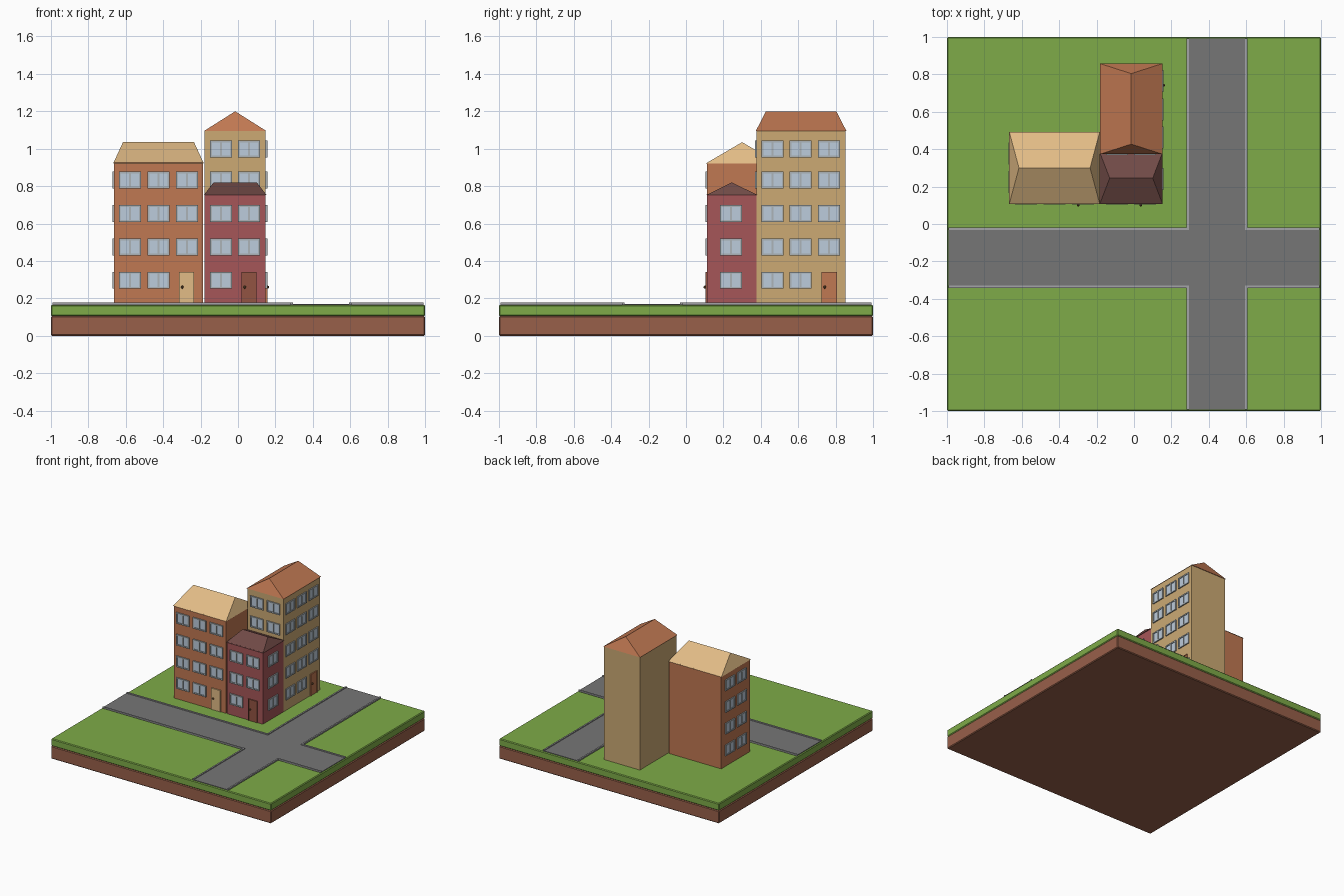
import bpy, bmesh
from math import pi
from mathutils import Matrix, Vector

if "Cube" in bpy.data.objects:
    bpy.data.objects.remove(bpy.data.objects["Cube"])

GROUND = 0.165


def material(name, r, g, b):
    m = bpy.data.materials.new(name)
    m.diffuse_color = [((c / 255 + 0.055) / 1.055) ** 2.4 for c in (r, g, b)] + [1]
    m.use_nodes = True
    m.node_tree.nodes["Principled BSDF"].inputs["Base Color"].default_value = m.diffuse_color
    return m


DIRT = material("dirt", 152, 96, 74)
GRASS = material("grass", 126, 171, 72)
ASPHALT = material("asphalt", 118, 118, 118)
KERB = material("kerb", 165, 165, 168)
ORANGE = material("orange", 192, 120, 82)
TAN = material("tan", 204, 170, 116)
RED = material("red", 166, 86, 88)
CREAM = material("cream", 226, 188, 134)
BROWN = material("brown", 112, 74, 70)
WOOD = material("wood", 146, 84, 66)
FRAME = material("frame", 172, 180, 184)
GLASS = material("glass", 188, 204, 220)
METAL = material("metal", 110, 80, 50)


def finish(bm, name, mat):
    bmesh.ops.recalc_face_normals(bm, faces=bm.faces)
    me = bpy.data.meshes.new(name)
    bm.to_mesh(me)
    bm.free()
    me.materials.append(mat)
    ob = bpy.data.objects.new(name, me)
    bpy.context.collection.objects.link(ob)
    return ob


def boxes(name, mat, spans, frame=Matrix()):
    """One object made of boxes, each given as (x0, x1, y0, y1, z0, z1)."""
    bm = bmesh.new()
    for x0, x1, y0, y1, z0, z1 in spans:
        place = Matrix.Translation(((x0 + x1) / 2, (y0 + y1) / 2, (z0 + z1) / 2))
        size = Matrix.Diagonal((x1 - x0, y1 - y0, z1 - z0, 1))
        bmesh.ops.create_cube(bm, size=1, matrix=frame @ place @ size)
    return finish(bm, name, mat)


def prism(name, mat, points, z0, z1):
    bm = bmesh.new()
    face = bm.faces.new([bm.verts.new((x, y, z0)) for x, y in points])
    ext = bmesh.ops.extrude_face_region(bm, geom=[face])["geom"]
    verts = [v for v in ext if isinstance(v, bmesh.types.BMVert)]
    bmesh.ops.translate(bm, verts=verts, vec=(0, 0, z1 - z0))
    return finish(bm, name, mat)


def hip_roof(name, mat, x0, x1, y0, y1, z0, z1, inset, along_x):
    """Hipped roof: rectangular eave rising to one ridge."""
    cx, cy = (x0 + x1) / 2, (y0 + y1) / 2
    bm = bmesh.new()
    a, b, c, d = [bm.verts.new((x, y, z0)) for x, y in
                  ((x0, y0), (x1, y0), (x1, y1), (x0, y1))]
    if along_x:
        p, q = bm.verts.new((x0 + inset, cy, z1)), bm.verts.new((x1 - inset, cy, z1))
        faces = [(a, b, q, p), (b, c, q), (c, d, p, q), (d, a, p)]
    else:
        p, q = bm.verts.new((cx, y0 + inset, z1)), bm.verts.new((cx, y1 - inset, z1))
        faces = [(a, b, p), (b, c, q, p), (c, d, q), (d, a, p, q)]
    for f in faces + [(d, c, b, a)]:
        bm.faces.new(f)
    return finish(bm, name, mat)


def windows(name, wall, centres):
    """Two-pane windows; wall maps local x to along-wall and -y to outward."""
    w, h, t, out = 0.059, 0.045, 0.010, 0.009
    bars, panes = [], []
    for u, z in centres:
        for s in (-w, -t / 2, w - t):
            bars.append((u + s, u + s + t, -out, 0.002, z - h, z + h))
        for s in (-h, h - t):
            bars.append((u - w, u + w, -out, 0.002, z + s, z + s + t))
        panes.append((u - w + 0.002, u + w - 0.002, -0.004, 0.002, z - h + 0.002, z + h - 0.002))
    boxes(name + "_window_frames", FRAME, bars, wall)
    boxes(name + "_window_glass", GLASS, panes, wall)


def door(name, mat, wall, u):
    """Framed door with a round knob on its left."""
    top, w, t = 0.342, 0.041, 0.006
    boxes(name + "_door", mat, [
        (u - w, u + w, -0.005, 0.002, GROUND, top),
        (u - w, u - w + t, -0.009, 0.002, GROUND, top),
        (u + w - t, u + w, -0.009, 0.002, GROUND, top),
        (u - w, u + w, -0.009, 0.002, top - t, top)], wall)
    bm = bmesh.new()
    bmesh.ops.create_icosphere(bm, subdivisions=1, radius=0.009,
                               matrix=wall @ Matrix.Translation((u - 0.023, -0.010, 0.26)))
    finish(bm, name + "_door_knob", METAL)


def front(y):
    return Matrix.Translation((0, y, 0))


def right(x):
    return Matrix.Translation((x, 0, 0)) @ Matrix.Rotation(pi / 2, 4, 'Z')


def left(x):
    return Matrix.Translation((x, 0, 0)) @ Matrix.Rotation(-pi / 2, 4, 'Z')


# Ground slab
soil = boxes("soil", DIRT, [(-1, 1, -1, 1, 0, 0.105)])
turf = boxes("turf", GRASS, [(-1, 1, -1, 1, 0.105, GROUND)])
for ob in (soil, turf):
    bev = ob.modifiers.new("edge", 'BEVEL')
    bev.width, bev.segments = 0.006, 1

# Crossing roads and the four corner kerbs
X0, X1, Y0, Y1, E, K = 0.282, 0.606, -0.342, -0.020, 0.993, 0.012
prism("road", ASPHALT, [(-E, Y0), (X0, Y0), (X0, -E), (X1, -E), (X1, Y0), (E, Y0),
                        (E, Y1), (X1, Y1), (X1, E), (X0, E), (X0, Y1), (-E, Y1)],
      0.15, 0.170)
for i, (x, sx, y, sy) in enumerate([(X0, -1, Y0, -1), (X0, -1, Y1, 1),
                                    (X1, 1, Y0, -1), (X1, 1, Y1, 1)]):
    xi, yi = x - sx * K, y - sy * K
    prism(f"kerb_{i + 1}", KERB, [(sx * E, y), (x, y), (x, sy * E),
                                  (xi, sy * E), (xi, yi), (sx * E, yi)], 0.15, 0.177)

ROWS = (0.297, 0.475, 0.653, 0.832, 0.998)

# Orange house
boxes("orange_house_walls", ORANGE, [(-0.662, -0.188, 0.112, 0.488, 0.15, 0.925)])
hip_roof("orange_house_roof", CREAM, -0.667, -0.183, 0.107, 0.493, 0.922, 1.035, 0.052, True)
cols = (-0.578, -0.425, -0.273)
windows("orange_house_front", front(0.112),
        [(u, z) for z in ROWS[:4] for u in cols if (u, z) != (cols[2], ROWS[0])])
windows("orange_house_side", left(-0.662), [(-y, z) for z in ROWS[:4] for y in (0.225, 0.377)])
door("orange_house", CREAM, front(0.112), -0.275)

# Red corner house
boxes("red_house_walls", RED, [(-0.178, 0.148, 0.112, 0.378, 0.15, 0.755)])
hip_roof("red_house_roof", BROWN, -0.183, 0.153, 0.107, 0.383, 0.752, 0.820, 0.053, True)
cols = (-0.091, 0.059)
windows("red_house_front", front(0.112),
        [(u, z) for z in ROWS[:3] for u in cols if (u, z) != (cols[1], ROWS[0])])
windows("red_house_side", right(0.148), [(0.240, z) for z in ROWS[:3]])
door("red_house", WOOD, front(0.112), 0.059)

# Tall tan house
boxes("tan_house_walls", TAN, [(-0.178, 0.148, 0.378, 0.853, 0.15, 1.097)])
hip_roof("tan_house_roof", ORANGE, -0.183, 0.153, 0.373, 0.858, 1.094, 1.200, 0.054, False)
cols_side = (0.463, 0.613, 0.764)
windows("tan_house_front", front(0.378), [(u, z) for z in ROWS[3:] for u in cols])
windows("tan_house_side", right(0.148),
        [(u, z) for z in ROWS for u in cols_side if (u, z) != (cols_side[2], ROWS[0])])
door("tan_house", ORANGE, right(0.148), 0.765)
